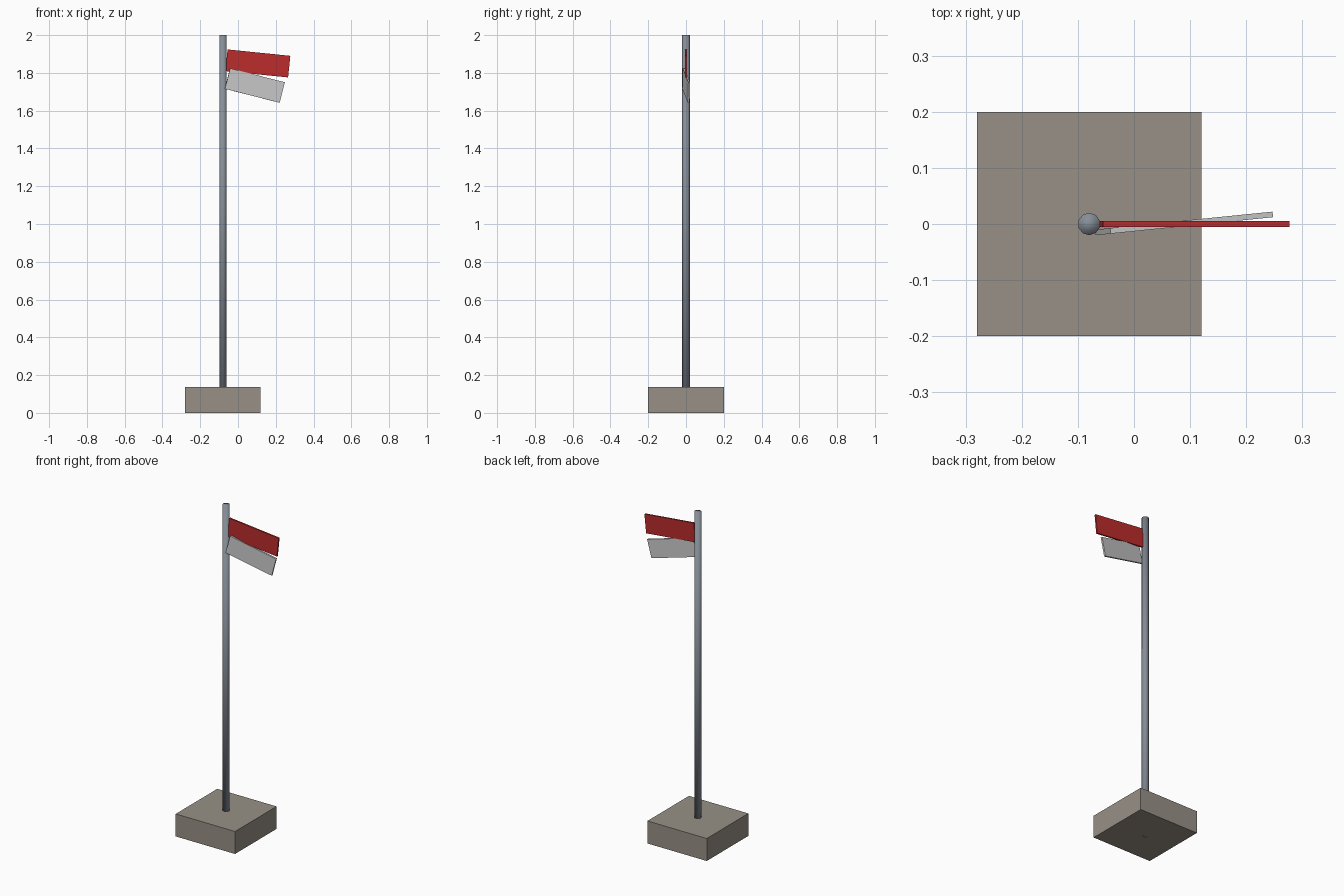
import bpy
from math import radians

if "Cube" in bpy.data.objects:
    bpy.data.objects.remove(bpy.data.objects["Cube"])


def paint(obj, name, rgb):
    mat = bpy.data.materials.new(name)
    mat.diffuse_color = (*rgb, 1)
    mat.use_nodes = True
    mat.node_tree.nodes["Principled BSDF"].inputs["Base Color"].default_value = mat.diffuse_color
    obj.data.materials.append(mat)


def box(name, loc, size, color, pitch=0, yaw=0):
    bpy.ops.mesh.primitive_cube_add(
        size=1, location=loc, rotation=(0, radians(pitch), radians(yaw)))
    obj = bpy.context.object
    obj.name = name
    obj.scale = size
    bpy.ops.object.transform_apply(location=False, rotation=False, scale=True)
    paint(obj, name + "_paint", color)
    return obj


POLE_X = -0.08

# Square stone base
box("base", (POLE_X, 0, 0.0685), (0.4, 0.4, 0.137), (0.31, 0.28, 0.24))

# Ten-sided pole, fully smooth shaded
bpy.ops.mesh.primitive_cylinder_add(
    vertices=10, radius=0.02, depth=2, location=(POLE_X, 0, 1))
pole = bpy.context.object
pole.name = "pole"
bpy.ops.object.shade_smooth()
paint(pole, "pole_paint", (0.24, 0.27, 0.31))

# Two drooping flag strips
box("red_strip", (0.105, 0, 1.85), (0.334, 0.01, 0.115),
    (0.5, 0.025, 0.025), pitch=5.8)
box("white_strip", (0.089, 0.001, 1.733), (0.3, 0.01, 0.112),
    (0.65, 0.65, 0.62), pitch=14.2, yaw=5.8)
